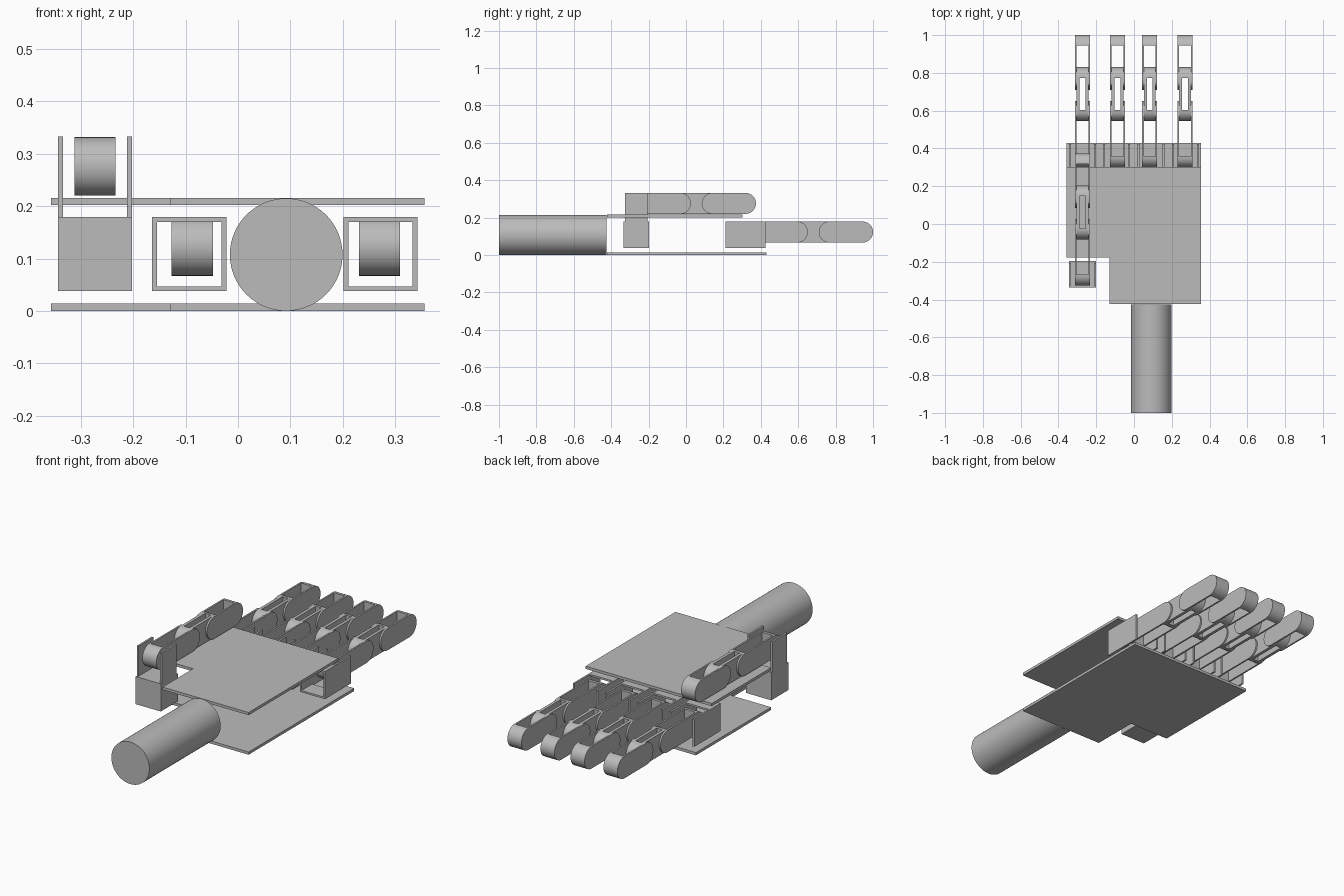
import bpy, bmesh, math

if "Cube" in bpy.data.objects:
    bpy.data.objects.remove(bpy.data.objects["Cube"], do_unlink=True)

grey = bpy.data.materials.new("plain grey")
grey.use_nodes = True
grey.diffuse_color = (0.5, 0.5, 0.5, 1)
grey.node_tree.nodes["Principled BSDF"].inputs["Base Color"].default_value = (0.5, 0.5, 0.5, 1)


def prism(bm, profile, start, depth):
    """Extrude a closed outline, given as 3D points by a function of the third axis."""
    verts = [bm.verts.new(p) for p in profile(start)]
    face = bm.faces.new(verts)
    out = bmesh.ops.extrude_face_region(bm, geom=[face])["geom"]
    moved = [v for v in out if isinstance(v, bmesh.types.BMVert)]
    for v, p in zip(verts, profile(start + depth)):
        twin = min(moved, key=lambda m: (m.co - v.co).length)
        offset = [b - a for a, b in zip(v.co, p)]
        twin.co = [a + b for a, b in zip(v.co, offset)]
        moved.remove(twin)


def box(bm, x0, x1, y0, y1, z0, z1):
    prism(bm, lambda z: [(x0, y0, z), (x1, y0, z), (x1, y1, z), (x0, y1, z)], z0, z1 - z0)


def finish(name, bm, smooth=False):
    bmesh.ops.recalc_face_normals(bm, faces=bm.faces)
    mesh = bpy.data.meshes.new(name)
    bm.to_mesh(mesh)
    bm.free()
    mesh.materials.append(grey)
    ob = bpy.data.objects.new(name, mesh)
    bpy.context.collection.objects.link(ob)
    if smooth:
        bpy.ops.object.select_all(action="DESELECT")
        ob.select_set(True)
        bpy.context.view_layer.objects.active = ob
        bpy.ops.object.shade_smooth_by_angle(angle=math.radians(35))
    return ob


R = 0.056      # half height of a finger
STEPS = 16


def rounded(y0, y1, round_start=True, round_end=True):
    """Side outline of a finger link, with round or square ends."""
    pts = []
    for y, sign, is_round in ((y1, 1, round_end), (y0, -1, round_start)):
        if is_round:
            for i in range(STEPS + 1):
                a = -math.pi / 2 + math.pi * i / STEPS
                pts.append((y - sign * R + sign * R * math.cos(a), sign * R * math.sin(a)))
        else:
            pts += [(y, -sign * R), (y, sign * R)]
    return lambda x: [(x, py, pz) for py, pz in pts]


def link(name, y0, y1, half, wall, solid_start, solid_end):
    """Two cheeks joined by a solid round end at one or both ends."""
    bm = bmesh.new()
    for x in (-half, half - wall):
        prism(bm, rounded(y0, y1), x, wall)
    inner = half - wall
    if solid_start:
        prism(bm, rounded(y0, y0 + R + 0.002, True, False), -inner, 2 * inner)
    if solid_end:
        prism(bm, rounded(y1 - R, y1, False, True), -inner, 2 * inner)
    return finish(name, bm, True)


# Finger links, measured from the knuckle end
links = [
    link("base_link", 0, 0.352, 0.0395, 0.0085, True, False),
    link("middle_link", 0.245, 0.53, 0.031, 0.0155, True, True),
    link("tip_link", 0.41, 0.70, 0.0395, 0.0085, False, True),
]


def place_finger(label, x, y, z):
    for source in links:
        ob = bpy.data.objects.new(label + "_" + source.name, source.data)
        ob.location = (x, y, z)
        bpy.context.collection.objects.link(ob)


fingers = {"outer_finger": (-0.273, -0.273), "second_finger": (-0.087, -0.093),
           "third_finger": (0.083, 0.09), "last_finger": (0.27, 0.272)}
for label, (x, bracket_x) in fingers.items():
    place_finger(label, x, 0.30, 0.123)
    # Open bracket: side walls run past the short roof and floor
    bm = bmesh.new()
    for side in (-1, 1):
        xs = sorted((bracket_x + side * 0.071, bracket_x + side * 0.0615))
        box(bm, *xs, 0.212, 0.424, 0.038, 0.179)
    for z in (0.038, 0.17):
        box(bm, bracket_x - 0.0615, bracket_x + 0.0615, 0.212, 0.298, z, z + 0.009)
    finish(label + "_bracket", bm)

# Thumb, with a block and two upright walls; reuses the finger links
place_finger("thumb", -0.273, -0.326, 0.276)
for source in links:
    bpy.data.objects.remove(source, do_unlink=True)
bm = bmesh.new()
box(bm, -0.344, -0.202, -0.335, -0.197, 0.038, 0.179)
finish("thumb_block", bm)
bm = bmesh.new()
for x in (-0.344, -0.2115):
    box(bm, x, x + 0.0095, -0.326, -0.206, 0.179, 0.333)
finish("thumb_walls", bm)


# Palm plates with a corner notch for the thumb
def plate(name, back, z):
    outline = [(-0.13, -0.423), (0.356, -0.423), (0.356, back),
               (-0.357, back), (-0.357, -0.177), (-0.13, -0.177)]
    bm = bmesh.new()
    prism(bm, lambda h: [(x, y, h) for x, y in outline], z, 0.014)
    finish(name, bm)


plate("top_plate", 0.302, 0.202)
plate("bottom_plate", 0.43, 0.0)


# Forearm
def circle(y):
    return [(0.092 + 0.1075 * math.cos(a), y, 0.1075 + 0.1075 * math.sin(a))
            for a in (2 * math.pi * i / 64 for i in range(64))]


bm = bmesh.new()
prism(bm, circle, -1.0, 0.575)
finish("forearm", bm, True)
